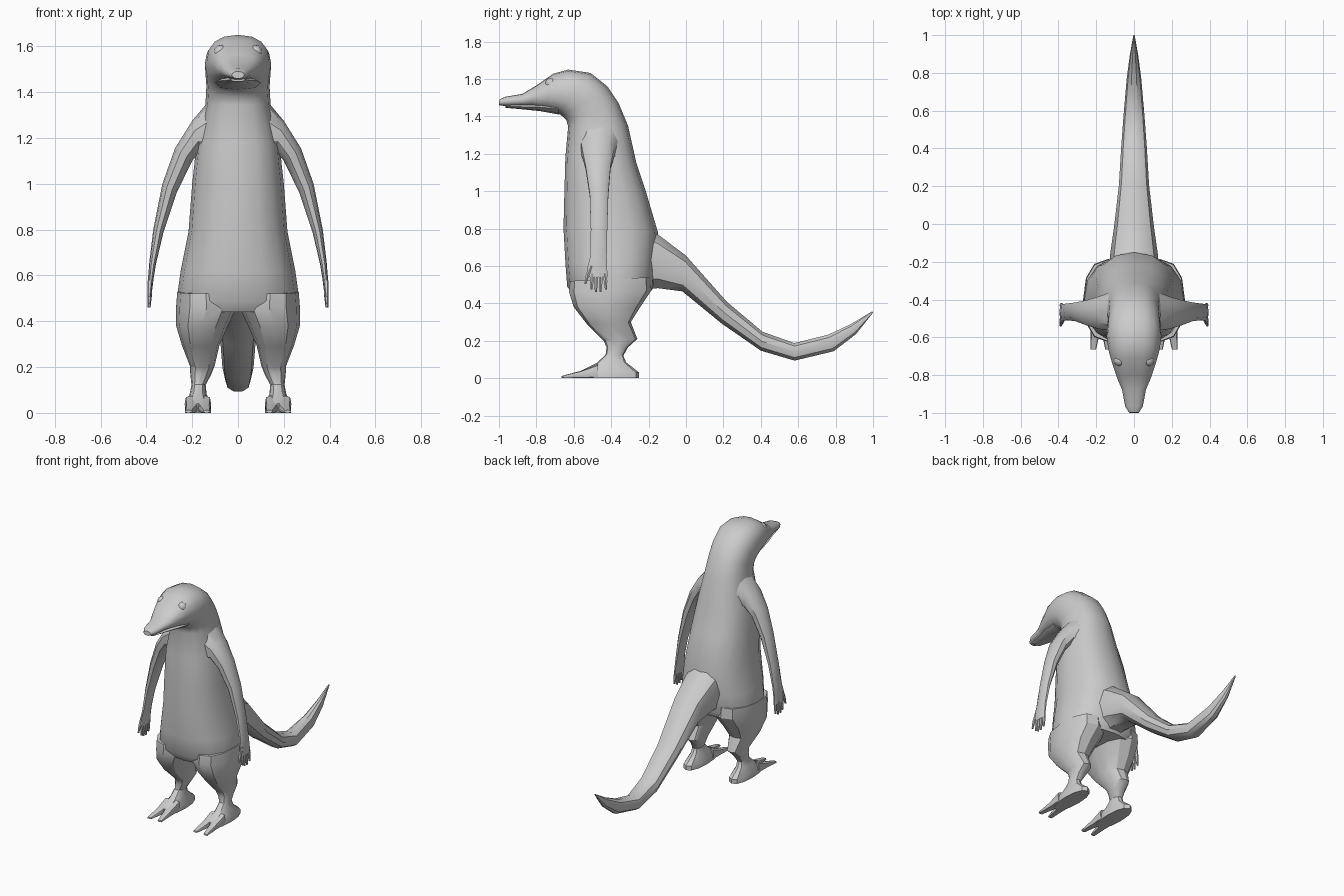
import bpy, bmesh, math
from mathutils import Vector as V


def loft(name, rings, n=12, e=2.3, mirror=False, sharp=35):
    """Skin superellipse rings given as (centre, half-axis u, half-axis v)."""
    bm = bmesh.new()
    loops = []
    for c, u, v in rings:
        loop = []
        for i in range(n):
            a = 2 * math.pi * i / n
            ca, sa = math.cos(a), math.sin(a)
            p = math.copysign(abs(ca) ** (2 / e), ca)
            q = math.copysign(abs(sa) ** (2 / e), sa)
            loop.append(bm.verts.new(c + u * p + v * q))
        loops.append(loop)
    for a, b in zip(loops, loops[1:]):
        for i in range(n):
            j = (i + 1) % n
            bm.faces.new((a[i], a[j], b[j], b[i]))
    bm.faces.new(loops[0])
    bm.faces.new(loops[-1])
    bmesh.ops.recalc_face_normals(bm, faces=bm.faces)
    me = bpy.data.meshes.new(name)
    bm.to_mesh(me)
    bm.free()
    ob = bpy.data.objects.new(name, me)
    bpy.context.collection.objects.link(ob)
    if mirror:
        ob.modifiers.new("Mirror", 'MIRROR')
    bpy.ops.object.select_all(action='DESELECT')
    ob.select_set(True)
    bpy.context.view_layer.objects.active = ob
    bpy.ops.object.shade_smooth_by_angle(angle=math.radians(sharp))
    return ob


def side_ring(ay, az, by, bz, w, x=0.0):
    """Ring spanning two side-view points, with half-width w."""
    a, b = V((x, ay, az)), V((x, by, bz))
    return (a + b) / 2, V((w, 0, 0)), (b - a) / 2


def arm_ring(xo, zo, xi, zi, y, hy):
    """Ring spanning an outer and inner front-view point."""
    a, b = V((xo, y, zo)), V((xi, y, zi))
    return (a + b) / 2, (a - b) / 2, V((0, hy, 0))


# Torso, neck, head and snout as one skin
loft("body_and_head", [side_ring(*r) for r in [
    (-.60, .44, -.19, .46, .262), (-.635, .49, -.165, .50, .268),
    (-.645, .62, -.16, .62, .25), (-.655, .80, -.15, .78, .216),
    (-.65, 1.0, -.215, 1.0, .20), (-.645, 1.18, -.265, 1.15, .182),
    (-.63, 1.345, -.31, 1.35, .142), (-.64, 1.38, -.36, 1.47, .138),
    (-.66, 1.40, -.42, 1.56, .142), (-.68, 1.415, -.51, 1.632, .145),
    (-.70, 1.42, -.63, 1.65, .136), (-.75, 1.435, -.71, 1.628, .118),
    (-.83, 1.452, -.80, 1.565, .09), (-.88, 1.455, -.875, 1.52, .063),
    (-.965, 1.455, -.965, 1.505, .047), (-1.0, 1.46, -.998, 1.49, .026)]],
    n=16, e=2.35, sharp=40)

# Lower jaw
loft("lower_jaw", [side_ring(*r) for r in [
    (-.68, 1.41, -.68, 1.47, .10), (-.78, 1.428, -.78, 1.47, .083),
    (-.87, 1.437, -.87, 1.465, .055), (-.965, 1.446, -.965, 1.463, .032)]], n=8)

# Tail sweeping down and back up to a point
loft("tail", [side_ring(*r) for r in [
    (-.20, .47, -.20, .80, .13), (-.15, .475, -.15, .775, .125),
    (-.02, .46, .0, .66, .105), (.19, .29, .22, .41, .08),
    (.40, .145, .41, .25, .068), (.58, .092, .58, .19, .055),
    (.79, .142, .76, .235, .038), (.91, .235, .88, .29, .022),
    (1.0, .35, .996, .358, .004)]], n=10)

# Thigh, shin, ankle and foot
loft("legs", [side_ring(*r) for r in [
    (-.62, .52, -.19, .54, .125, .14), (-.625, .46, -.185, .47, .133, .137),
    (-.60, .38, -.245, .38, .113, .157), (-.53, .29, -.295, .30, .082, .163),
    (-.44, .20, -.26, .21, .054, .156), (-.425, .165, -.31, .165, .045, .163),
    (-.43, .125, -.335, .12, .031, .172), (-.48, .08, -.32, .085, .037, .174),
    (-.56, .04, -.25, .03, .056, .175), (-.56, 0, -.25, 0, .057, .175)]],
    mirror=True, sharp=30)

# Two splayed toes per foot
for side, x0, x1 in (("inner", .147, .137), ("outer", .203, .216)):
    loft(side + "_toes", [side_ring(*r) for r in [
        (-.47, 0, -.47, .075, .03, x0), (-.56, 0, -.56, .04, .026, x0),
        (-.665, 0, -.665, .012, .015, x1)]], n=8, e=3.5, mirror=True)

# Arms from the shoulder to the palm
loft("arms", [arm_ring(*r) for r in [
    (.12, 1.37, .09, 1.10, -.46, .11), (.20, 1.275, .16, 1.145, -.47, .09),
    (.275, 1.155, .20, 1.10, -.47, .07), (.33, 1.0, .268, .96, -.465, .052),
    (.37, .80, .325, .79, -.465, .046), (.388, .65, .358, .65, -.468, .046),
    (.392, .59, .368, .59, -.475, .055), (.394, .54, .374, .54, -.468, .052)]],
    n=10, mirror=True)

# Fingers and thumb
for i, (y0, y1, z0, z1) in enumerate([
        (-.508, -.538, .60, .505), (-.502, -.505, .56, .475), (-.479, -.482, .56, .462),
        (-.456, -.457, .56, .46), (-.433, -.428, .56, .475)]):
    loft("thumbs" if i == 0 else "finger_pair_%d" % i, [
        arm_ring(.393, z0, .373, z0, y0, .011),
        arm_ring(.395, (z0 + z1) / 2, .376, (z0 + z1) / 2, y0 * .4 + y1 * .6, .0105),
        arm_ring(.394, z1, .382, z1, y1, .006)], n=6, mirror=True)

# Eyes
loft("eyes", [(V((.085, -.725, 1.58)) + V((.85, -.3, .45)) * d,
               V((.3, .95, 0)) * r, V((-.43, .14, .89)) * r)
              for d, r in ((-.03, .03), (0, .03), (.012, .022), (.018, .008))],
     n=10, e=2, mirror=True)
